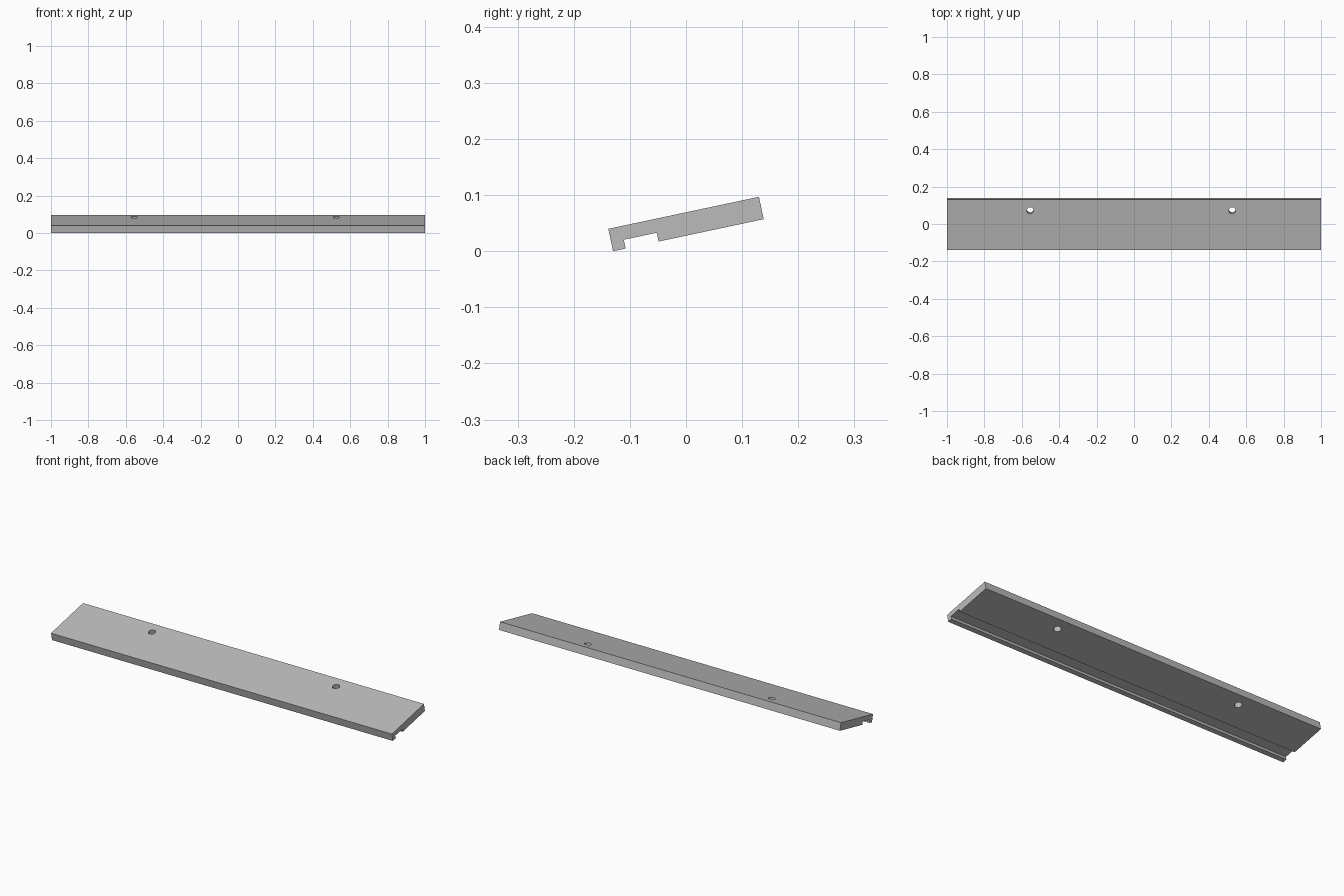
import bpy
import bmesh
from math import radians
from mathutils import Matrix

if "Cube" in bpy.data.objects:
    bpy.data.objects.remove(bpy.data.objects["Cube"], do_unlink=True)

LENGTH, DEPTH, THICK, TILT = 2.0, 0.2745, 0.0408, radians(12)

# Tilted frame whose origin is the lowest front edge
frame = Matrix.Translation((0, -0.130, 0)) @ Matrix.Rotation(TILT, 4, 'X')

grey = bpy.data.materials.new("plain grey")
grey.use_nodes = True
colour = (0.5, 0.5, 0.5, 1)
grey.diffuse_color = colour
grey.node_tree.nodes["Principled BSDF"].inputs["Base Color"].default_value = colour


def make_object(name, bm):
    bmesh.ops.recalc_face_normals(bm, faces=bm.faces)
    mesh = bpy.data.meshes.new(name)
    bm.to_mesh(mesh)
    bm.free()
    mesh.materials.append(grey)
    obj = bpy.data.objects.new(name, mesh)
    bpy.context.collection.objects.link(obj)
    obj.matrix_world = frame
    return obj


# Board: side profile with a front lip and a groove below, extruded sideways
groove_front, groove_back, groove_top = 0.023, 0.083, 0.016
profile = [(0, 0), (groove_front, 0), (groove_front, groove_top),
           (groove_back, groove_top), (groove_back, 0),
           (DEPTH, 0), (DEPTH, THICK), (0, THICK)]
bm = bmesh.new()
face = bm.faces.new([bm.verts.new((-LENGTH / 2, u, v)) for u, v in profile])
side = bmesh.ops.extrude_face_region(bm, geom=[face])
bmesh.ops.translate(bm, vec=(LENGTH, 0, 0),
                    verts=[g for g in side["geom"] if isinstance(g, bmesh.types.BMVert)])
board = make_object("board", bm)

# Two screw holes drilled square to the board
bm = bmesh.new()
for x in (-0.555, 0.525):
    bmesh.ops.create_cone(bm, cap_ends=True, segments=32, radius1=0.018, radius2=0.018,
                          depth=THICK * 3,
                          matrix=Matrix.Translation((x, 0.215, THICK / 2)))
drill = make_object("hole_cutter", bm)
drill.hide_render = True
drill.hide_set(True)
cut = board.modifiers.new("screw holes", 'BOOLEAN')
cut.operation = 'DIFFERENCE'
cut.solver = 'EXACT'
cut.object = drill

# Apply the cut, then shade the hole walls smooth
bpy.context.view_layer.objects.active = board
board.select_set(True)
bpy.ops.object.modifier_apply(modifier=cut.name)
bpy.data.objects.remove(drill, do_unlink=True)
bpy.ops.object.shade_smooth_by_angle(angle=radians(30))
